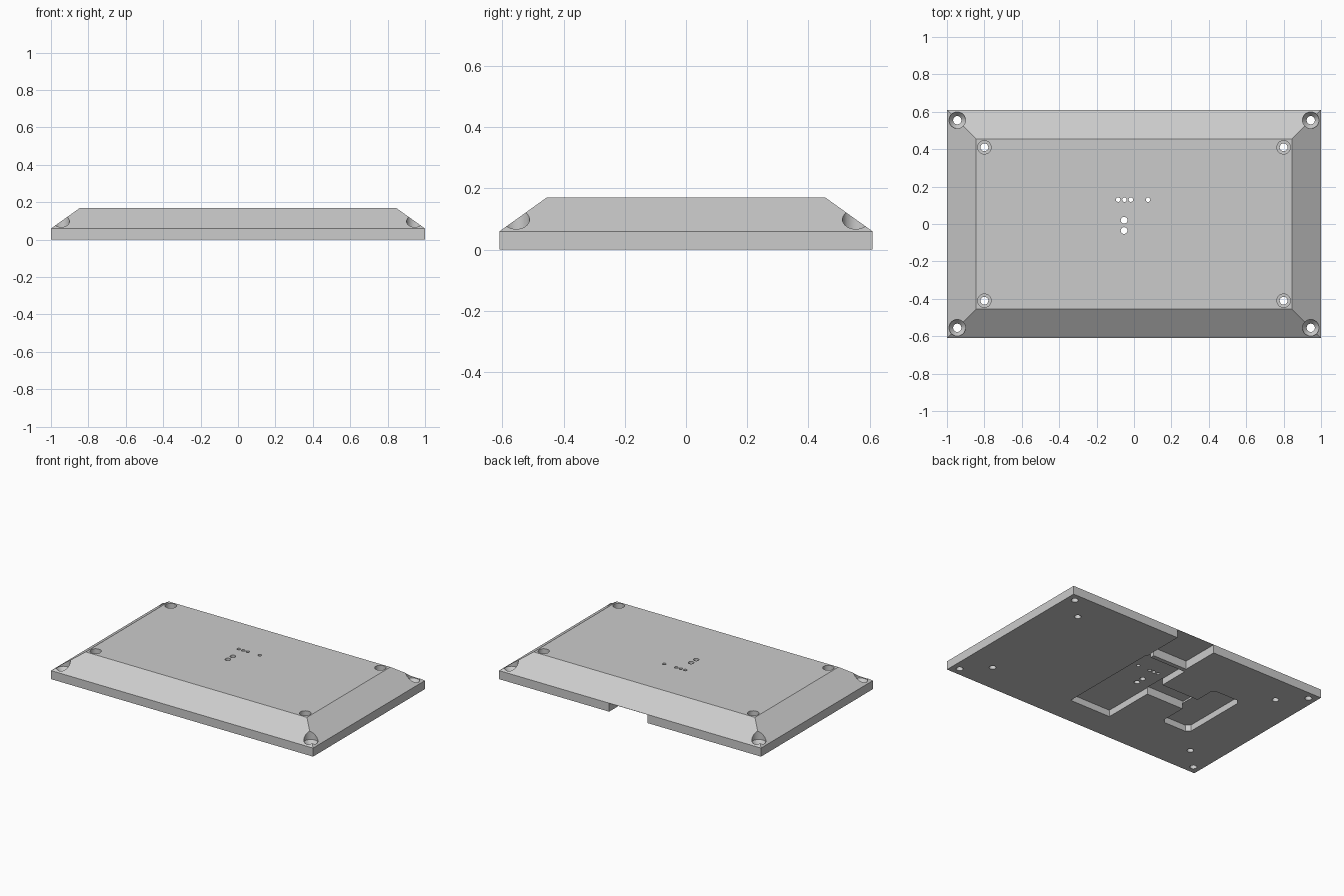
import bpy
import bmesh
from math import cos, sin, pi

old = bpy.data.objects.get("Cube")
if old:
    bpy.data.objects.remove(old, do_unlink=True)

grey = bpy.data.materials.new("plain_grey")
grey.use_nodes = True
colour = (0.6, 0.6, 0.6, 1)
grey.diffuse_color = colour
grey.node_tree.nodes["Principled BSDF"].inputs["Base Color"].default_value = colour


def loft(name, rings):
    """Closed solid through rings of equal point count, bottom to top."""
    bm = bmesh.new()
    loops = [[bm.verts.new(p) for p in ring] for ring in rings]
    n = len(loops[0])
    for low, high in zip(loops, loops[1:]):
        for i in range(n):
            j = (i + 1) % n
            bm.faces.new((low[i], low[j], high[j], high[i]))
    bm.faces.new(loops[0][::-1])
    bm.faces.new(loops[-1])
    bmesh.ops.recalc_face_normals(bm, faces=bm.faces)
    mesh = bpy.data.meshes.new(name)
    bm.to_mesh(mesh)
    bm.free()
    mesh.materials.append(grey)
    obj = bpy.data.objects.new(name, mesh)
    bpy.context.collection.objects.link(obj)
    return obj


def rect(x0, x1, y0, y1, z, c=0.0):
    """Rectangle ring, with chamfered corners when c is set."""
    if c == 0:
        return [(x0, y0, z), (x1, y0, z), (x1, y1, z), (x0, y1, z)]
    return [(x0 + c, y0, z), (x1 - c, y0, z), (x1, y0 + c, z), (x1, y1 - c, z),
            (x1 - c, y1, z), (x0 + c, y1, z), (x0, y1 - c, z), (x0, y0 + c, z)]


cutters = []


def pocket(x0, x1, y0, y1, depth, c=0.0):
    cutters.append(loft("pocket_cutter", [rect(x0, x1, y0, y1, z, c) for z in (-0.1, depth)]))


def drill(x, y, steps, sides=32):
    """Turned cutter from (radius, height) steps."""
    rings = [[(x + r * cos(2 * pi * i / sides), y + r * sin(2 * pi * i / sides), z)
              for i in range(sides)] for r, z in steps]
    cutters.append(loft("drill_cutter", rings))


# Cover: short upright rim, then a bevelled slope up to a flat top
cover = loft("cover_plate", [
    rect(-1, 1, -0.61, 0.61, 0),
    rect(-1, 1, -0.61, 0.61, 0.059),
    rect(-0.845, 0.845, -0.455, 0.455, 0.17),
])

# Underside recesses: board bay, cable exit, wire slot, link channel, side bay
pocket(-0.145, 0.168, -0.41, 0.315, 0.045)
pocket(-0.132, 0.16, 0.345, 0.7, 0.0575)
pocket(0.13, 0.158, 0.31, 0.35, 0.04)
pocket(-0.435, -0.143, -0.045, 0.1, 0.055)
pocket(-0.648, -0.43, -0.247, 0.252, 0.043, 0.025)

# Screw holes: countersunk on the slope corners, counterbored on the flat top
for sx in (-1, 1):
    for sy in (-1, 1):
        drill(sx * 0.945, sy * 0.555,
              [(0.022, -0.1), (0.022, 0.035), (0.044, 0.062), (0.044, 0.3)])
        drill(sx * 0.8, sy * 0.41,
              [(0.021, -0.1), (0.021, 0.12), (0.036, 0.121), (0.036, 0.3)])

# Indicator and sensor holes
for x in (-0.085, -0.051, -0.017, 0.075):
    drill(x, 0.13, [(0.012, -0.1), (0.012, 0.3)], 24)
for y in (0.02, -0.035):
    drill(-0.053, y, [(0.018, -0.1), (0.018, 0.3)], 24)

# Cut everything, bake the result and drop the cutters
for cutter in cutters:
    cutter.hide_render = True
    mod = cover.modifiers.new("cut", "BOOLEAN")
    mod.operation = "DIFFERENCE"
    mod.solver = "EXACT"
    mod.object = cutter
bpy.context.view_layer.update()
graph = bpy.context.evaluated_depsgraph_get()
baked = bpy.data.meshes.new_from_object(cover.evaluated_get(graph))
cover.modifiers.clear()
cover.data = baked
for cutter in cutters:
    bpy.data.objects.remove(cutter, do_unlink=True)

# Smooth the drilled walls, keep every edge crisp
bpy.ops.object.select_all(action="DESELECT")
cover.select_set(True)
bpy.context.view_layer.objects.active = cover
bpy.ops.object.shade_smooth_by_angle(angle=0.4)
